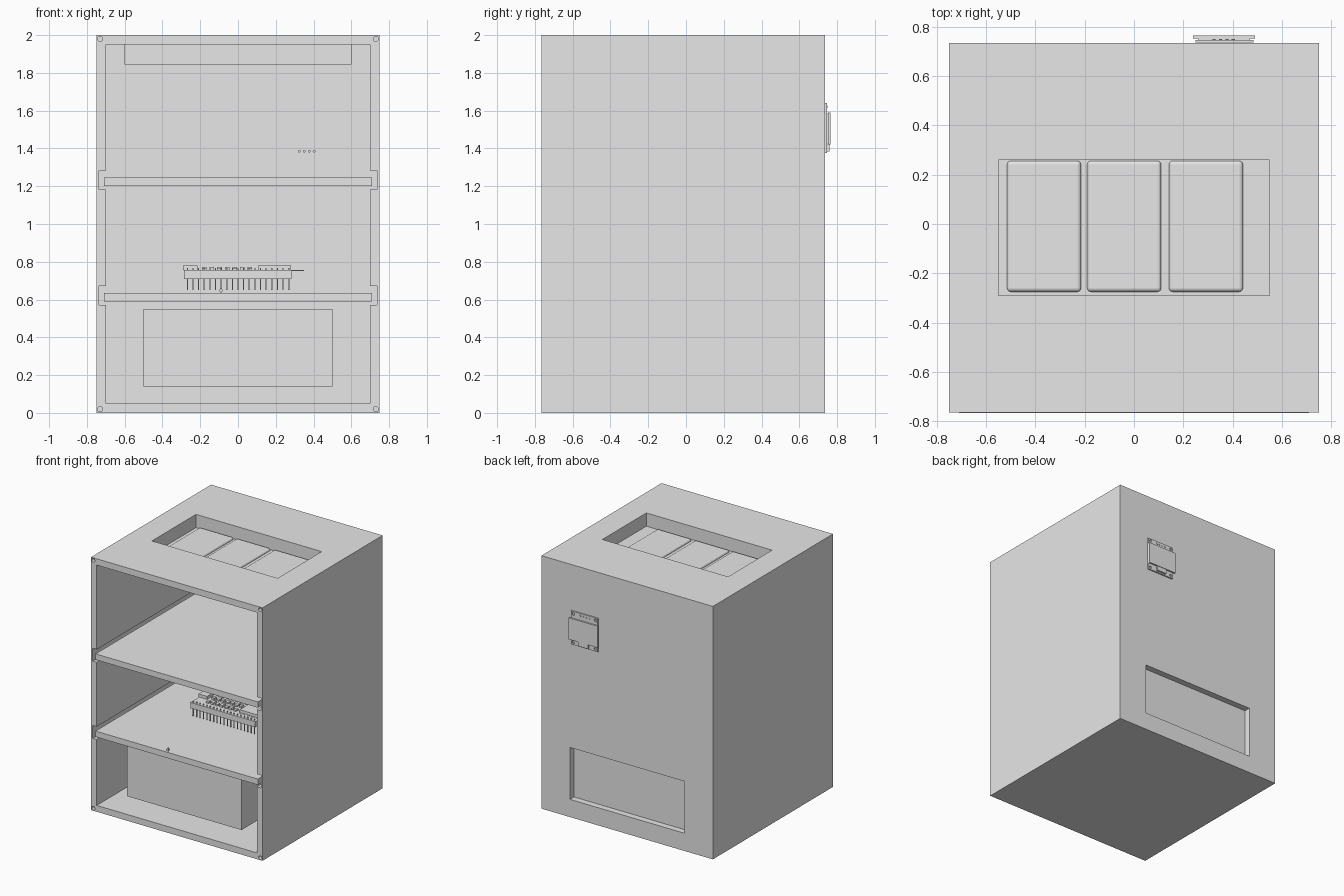
import bpy, bmesh
from mathutils import Matrix, Vector

if "Cube" in bpy.data.objects:
    bpy.data.objects.remove(bpy.data.objects["Cube"], do_unlink=True)

grey = bpy.data.materials.new("plain grey")
grey.use_nodes = True
grey.diffuse_color = (0.8, 0.8, 0.8, 1)
grey.node_tree.nodes["Principled BSDF"].inputs["Base Color"].default_value = (0.8, 0.8, 0.8, 1)


def add_box(bm, x0, x1, y0, y1, z0, z1):
    size = Vector((x1 - x0, y1 - y0, z1 - z0))
    mid = Vector((x0 + x1, y0 + y1, z0 + z1)) / 2
    bmesh.ops.create_cube(bm, size=1, matrix=Matrix.Translation(mid) @ Matrix.Diagonal(size).to_4x4())


def add_rod(bm, x, y, z, radius, length, sides=20):
    """Cylinder lying along y, centred on the given point."""
    place = Matrix.Translation((x, y, z)) @ Matrix.Rotation(1.5707963, 4, "X")
    bmesh.ops.create_cone(bm, cap_ends=True, segments=sides, radius1=radius,
                          radius2=radius, depth=length, matrix=place)


def make(name, bm):
    mesh = bpy.data.meshes.new(name)
    bm.to_mesh(mesh)
    bm.free()
    mesh.materials.append(grey)
    obj = bpy.data.objects.new(name, mesh)
    bpy.context.collection.objects.link(obj)
    return obj


def boxes(name, *dims):
    bm = bmesh.new()
    for d in dims:
        add_box(bm, *d)
    return make(name, bm)


def apply_modifiers(obj):
    bpy.context.view_layer.update()
    graph = bpy.context.evaluated_depsgraph_get()
    mesh = bpy.data.meshes.new_from_object(obj.evaluated_get(graph))
    obj.modifiers.clear()
    obj.data = mesh


def combine(obj, tool, operation="DIFFERENCE"):
    mod = obj.modifiers.new("boolean", "BOOLEAN")
    mod.operation, mod.solver, mod.object = operation, "EXACT", tool
    apply_modifiers(obj)
    bpy.data.objects.remove(tool, do_unlink=True)


FRONT, BACK, INNER = -0.765, 0.735, 0.685
SHELVES = (0.59, 1.20)

# Cabinet: open-fronted shell with a tray hanging from the roof
cabinet = boxes("cabinet", (-0.75, 0.75, FRONT, BACK, 0, 2))
combine(cabinet, boxes("cavity", (-0.7, 0.7, FRONT - 0.1, INNER, 0.05, 1.95)))
combine(cabinet, boxes("tray", (-0.6, 0.6, -0.34, 0.31, 1.845, 1.97)), "UNION")
combine(cabinet, boxes("tray_recess", (-0.55, 0.55, -0.29, 0.26, 1.895, 2.1)))
combine(cabinet, boxes("rear_window", (-0.5, 0.5, INNER - 0.05, BACK + 0.1, 0.14, 0.55)))

# Shelf grooves in the side walls
for z in SHELVES:
    combine(cabinet, boxes("groove", (-0.735, 0.735, FRONT - 0.1, INNER, z - 0.018, z + 0.083)))

# Screw holes at the front corners and wire holes in the back wall
bm = bmesh.new()
for x in (-0.73, 0.73):
    for z in (0.02, 1.98):
        add_rod(bm, x, FRONT, z, 0.014, 0.1)
for i in range(4):
    add_rod(bm, 0.325 + i * 0.026, 0.71, 1.385, 0.005, 0.2, 8)
combine(cabinet, make("holes", bm))

# Shelves
for name, z in zip(("lower_shelf", "upper_shelf"), SHELVES):
    boxes(name, (-0.71, 0.71, FRONT - 0.001, INNER, z, z + 0.046))

# Long storage box behind the rear window
boxes("storage_box", (-0.5, 0.5, -0.67, INNER, 0.14, 0.55))

# Three rounded panels in the roof tray
for i, x in enumerate((-0.515, -0.19, 0.142)):
    panel = boxes(f"roof_panel_{i + 1}", (x, x + 0.3, -0.275, 0.256, 1.88, 1.912))
    bevel = panel.modifiers.new("bevel", "BEVEL")
    bevel.width, bevel.segments = 0.015, 4
    apply_modifiers(panel)

# Small indicator at the front edge of the lower shelf
bm = bmesh.new()
add_rod(bm, -0.09, -0.745, 0.648, 0.009, 0.016)
add_box(bm, -0.094, -0.086, -0.749, -0.741, 0.635, 0.662)
make("indicator", bm)

# Controller board with two pin headers
Y0, Y1 = -0.19, 0.11
boxes("controller_board", (-0.285, 0.285, Y0, Y1, 0.745, 0.756))
boxes("antenna_plate", (0.1, 0.35, -0.14, 0.06, 0.751, 0.757))
boxes("shield_can", (0.105, 0.28, -0.13, 0.05, 0.756, 0.78))
boxes("cable_socket", (-0.29, -0.215, -0.08, 0.0, 0.756, 0.78))
bm = bmesh.new()
for y in (Y0 + 0.014, Y1 - 0.014):
    add_box(bm, -0.285, 0.282, y - 0.013, y + 0.013, 0.71, 0.745)
    for i in range(19):
        x = -0.268 + i * 0.0298
        add_box(bm, x - 0.003, x + 0.003, y - 0.003, y + 0.003, 0.65, 0.768)
make("pin_headers", bm)
bm = bmesh.new()
for i in range(7):
    for j in range(3):
        x, y = -0.19 + i * 0.04, -0.13 + j * 0.07
        add_box(bm, x, x + 0.024, y, y + 0.03 + 0.01 * (i % 2), 0.756, 0.768 + 0.004 * ((i + j) % 2))
make("board_chips", bm)

# Display module on the back wall
display = boxes("display_board", (0.25, 0.485, BACK + 0.001, BACK + 0.011, 1.375, 1.64))
bm = bmesh.new()
for x in (0.27, 0.465):
    for z in (1.395, 1.62):
        add_rod(bm, x, BACK, z, 0.011, 0.1, 16)
combine(display, make("display_holes", bm))
boxes("display_glass", (0.24, 0.49, BACK + 0.018, BACK + 0.03, 1.42, 1.59),
      (0.26, 0.47, BACK + 0.011, BACK + 0.018, 1.425, 1.585))
boxes("display_ribbon", (0.325, 0.41, BACK + 0.011, BACK + 0.026, 1.385, 1.42))
bm = bmesh.new()
for i in range(4):
    add_rod(bm, 0.325 + i * 0.026, BACK + 0.008, 1.62, 0.007, 0.014, 10)
make("display_pins", bm)
